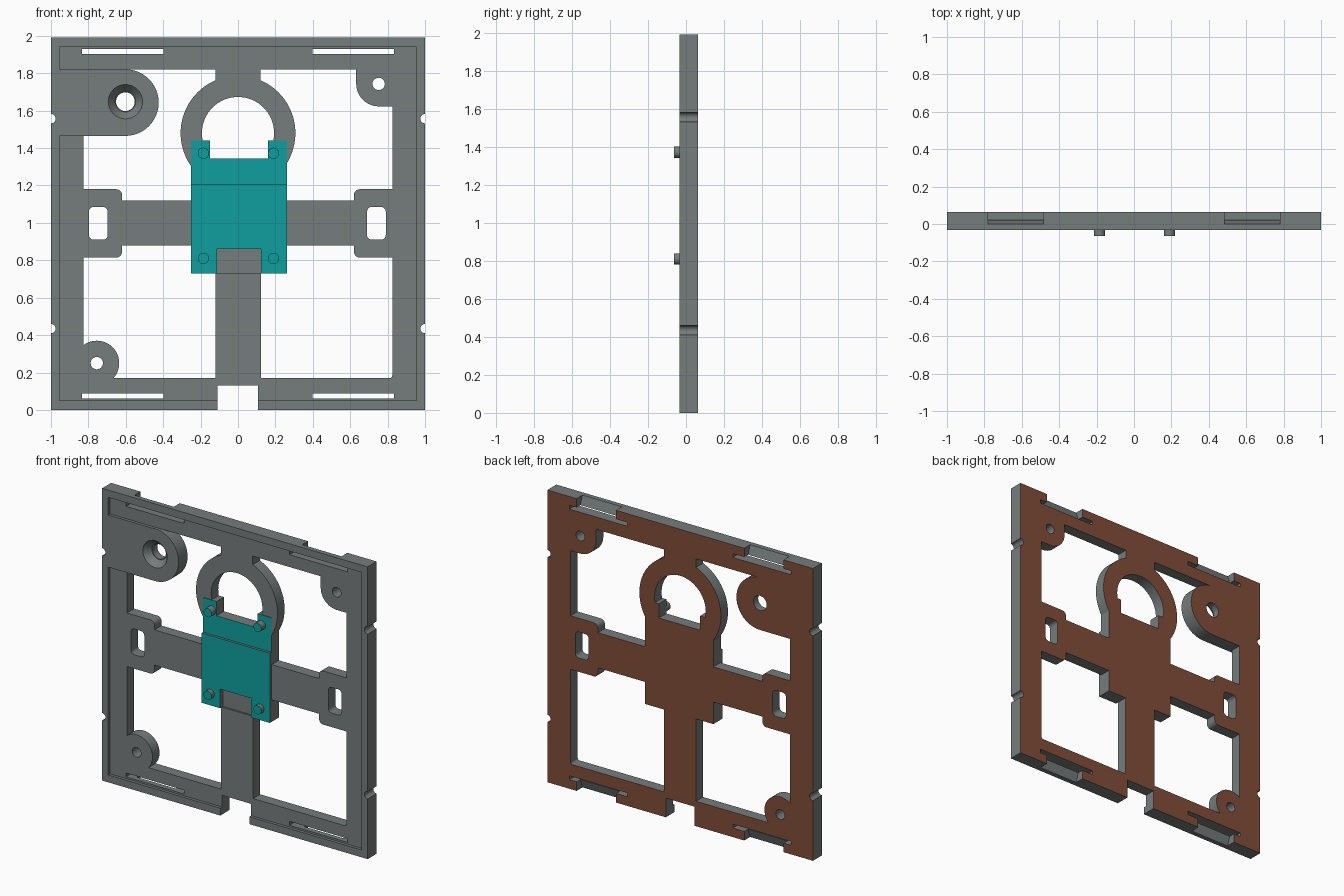
import bpy, bmesh, math
from mathutils import Vector

if "Cube" in bpy.data.objects:
    bpy.data.objects.remove(bpy.data.objects["Cube"])

FRONT, FLOOR, BACK, PIN = -0.033, -0.013, 0.063, -0.063
H = 1.99


def material(name, rgb):
    m = bpy.data.materials.new(name)
    m.diffuse_color = (*rgb, 1)
    m.use_nodes = True
    m.node_tree.nodes["Principled BSDF"].inputs["Base Color"].default_value = m.diffuse_color
    return m


def loft(name, a, b):
    """Closed solid between two matching outlines."""
    bm = bmesh.new()
    va, vb = [bm.verts.new(p) for p in a], [bm.verts.new(p) for p in b]
    n = len(a)
    bm.faces.new(va)
    bm.faces.new(vb)
    for i in range(n):
        j = (i + 1) % n
        bm.faces.new((va[i], va[j], vb[j], vb[i]))
    bmesh.ops.recalc_face_normals(bm, faces=bm.faces)
    me = bpy.data.meshes.new(name)
    bm.to_mesh(me)
    bm.free()
    ob = bpy.data.objects.new(name, me)
    bpy.context.collection.objects.link(ob)
    return ob


def prism(pts, y0, y1):
    return loft("helper", [(x, y0, z) for x, z in pts], [(x, y1, z) for x, z in pts])


def rect(x0, x1, z0, z1, y0=FLOOR, y1=BACK, r=0):
    if not r:
        return prism([(x0, z0), (x1, z0), (x1, z1), (x0, z1)], y0, y1)
    pts = []
    for k, (cx, cz) in enumerate([(x1 - r, z1 - r), (x0 + r, z1 - r), (x0 + r, z0 + r), (x1 - r, z0 + r)]):
        for i in range(6):
            a = math.pi / 2 * (k + i / 5)
            pts.append((cx + r * math.cos(a), cz + r * math.sin(a)))
    return prism(pts, y0, y1)


def circle(x, z, r, n):
    return [(x + r * math.cos(2 * math.pi * i / n), z + r * math.sin(2 * math.pi * i / n)) for i in range(n)]


def disc(x, z, r, y0=FLOOR, y1=BACK, n=48):
    return prism(circle(x, z, r, n), y0, y1)


def combine(op, *tools):
    for t in tools:
        t.hide_render = True
        m = body.modifiers.new("shape", "BOOLEAN")
        m.operation, m.solver, m.object = op, "EXACT", t
        bpy.context.view_layer.objects.active = body
        bpy.ops.object.modifier_apply(modifier=m.name)
        bpy.data.objects.remove(t)


def add(*t):
    combine("UNION", *t)


def cut(*t):
    combine("DIFFERENCE", *t)


# Outer frame with raised rim and open middle
body = rect(-1, 1, 0, H, FRONT, BACK)
body.name = "mounting_frame"
cut(rect(-0.955, 0.955, 0.05, 1.94, -0.1, FLOOR),
    rect(-0.827, 0.825, 0.17, 1.82, -0.1, 0.1, r=0.015))

# Cross arms, vertical stem and ring
add(rect(-0.9, 0.9, 0.88, 1.12),
    rect(-0.12, 0.122, 0.1, 0.95),
    rect(-0.12, 0.12, 1.7, 1.87),
    disc(0, 1.48, 0.307, n=72))
cut(disc(0, 1.48, 0.193, -0.1, 0.1, n=64))

# Wide arm ends with rounded windows
add(rect(-0.9, -0.62, 0.815, 1.18, r=0.03), rect(0.62, 0.9, 0.815, 1.18, r=0.03))
cut(rect(-0.797, -0.697, 0.91, 1.085, -0.1, 0.1, r=0.025),
    rect(0.69, 0.79, 0.91, 1.085, -0.1, 0.1, r=0.025))

# Corner screw lugs
add(disc(-0.755, 0.25, 0.12), rect(-0.87, -0.755, 0.12, 0.25),
    disc(0.752, 1.743, 0.12), rect(0.632, 0.87, 1.743, 1.86),
    rect(0.752, 0.87, 1.623, 1.86))
cut(disc(-0.755, 0.25, 0.033, -0.1, 0.1, 24), disc(0.752, 1.743, 0.033, -0.1, 0.1, 24))

# Raised corner block with countersunk hole
add(rect(-0.98, -0.602, 1.465, 1.82, FRONT), disc(-0.602, 1.643, 0.178, FRONT))
cut(disc(-0.602, 1.648, 0.05, -0.1, 0.1, 32),
    loft("helper", [(x, FRONT - 0.01, z) for x, z in circle(-0.602, 1.648, 0.1, 32)],
         [(x, 0.012, z) for x, z in circle(-0.602, 1.648, 0.055, 32)]))

# Centre pad: lower raised part, upper ears, pocket at the stem
add(rect(-0.25, 0.263, 1.15, 1.44, FLOOR - 0.004),
    rect(-0.25, 0.263, 0.73, 1.205, FRONT))
cut(rect(-0.15, 0.16, 1.343, 1.47, -0.1, 0.1),
    rect(-0.112, 0.122, 0.73, 0.86, -0.1, FLOOR + 0.012))

# Locating pins
for x in (-0.185, 0.19):
    for z in (0.81, 1.372):
        add(disc(x, z, 0.03, PIN, 0.02, 24))

# Latch slots with sloped notches on the top and bottom edges
for s in (-1, 1):
    x0, x1 = sorted((s * 0.397, s * 0.834))
    n0, n1 = sorted((s * 0.483, s * 0.78))
    cut(rect(x0, x1, 1.904, 1.93, -0.1, 0.1), rect(x0, x1, 0.062, 0.088, -0.1, 0.1))
    for up in (True, False):
        prof = [(0.0, H + 0.0), (0.0, H + 0.02), (0.1, H + 0.02), (0.1, 1.92), (0.025, 1.92)]
        prof = [(y, z if up else H - z) for y, z in prof]
        cut(loft("helper", [(n0, y, z) for y, z in prof], [(n1, y, z) for y, z in prof]))

# Cable gap in the bottom edge and round nicks in the sides
cut(rect(-0.11, 0.108, -0.1, 0.13, -0.1, 0.1))
for x in (-1, 1):
    for z in (0.435, 1.557):
        cut(disc(x, z, 0.025, -0.1, 0.1, 24))

# Colours: grey overall, brown back, teal pad front and pin tips
me = body.data
me.materials.clear()
for m in (material("grey", (0.18, 0.2, 0.2)),
          material("brown", (0.22, 0.075, 0.042)),
          material("teal", (0.005, 0.345, 0.345))):
    me.materials.append(m)
for f in me.polygons:
    c = f.center
    f.material_index = 0
    if f.normal.y > 0.9 and c.y > BACK - 0.004:
        f.material_index = 1
    elif f.normal.y < -0.9 and c.y < FLOOR - 0.002 and abs(c.x) < 0.27 and 0.72 < c.z < 1.45:
        f.material_index = 2

bpy.ops.object.select_all(action="DESELECT")
body.select_set(True)
bpy.context.view_layer.objects.active = body
bpy.ops.object.shade_smooth_by_angle(angle=math.radians(30))
